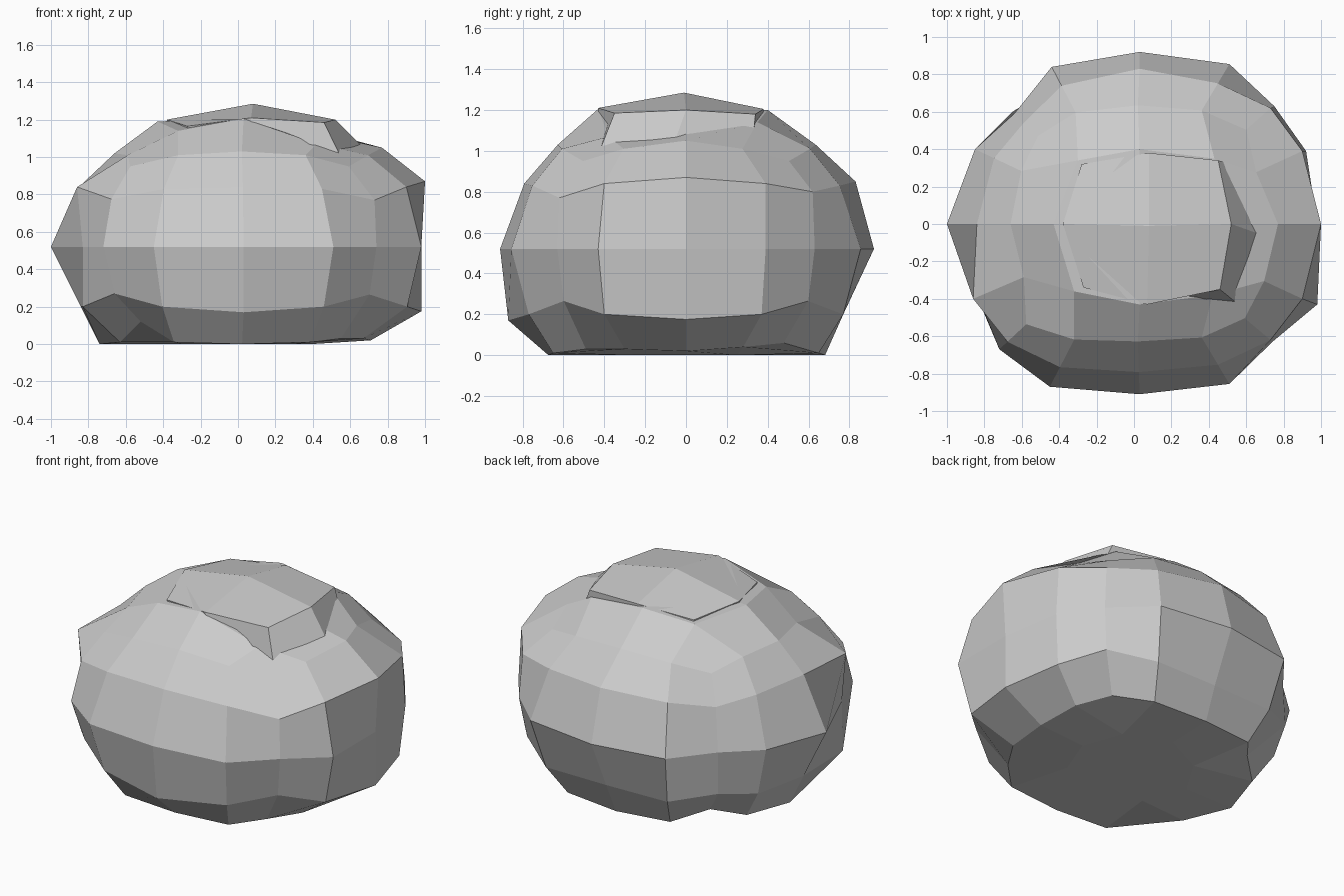
import bpy, bmesh

if "Cube" in bpy.data.objects:
    bpy.data.objects.remove(bpy.data.objects["Cube"])

# Plan outline of the boulder at its waist, anticlockwise from +x
WAIST = [(.98, 0), (.92, .39), (.75, .63), (.51, .855),
         (.03, .92), (-.44, .84), (-.64, .59), (-.85, .4),
         (-1, 0), (-.83, -.4), (-.72, -.67), (-.45, -.87),
         (.03, -.91), (.51, -.855), (.74, -.63), (.98, -.43)]

# Each ring: (scale, z) at side middles, quarter points and corners
RINGS = [
    ((.74, 0), (.76, .01), (.76, .06)),
    ((.88, .175), (.90, .20), (.95, .265)),
    ((1, .52), (1, .52), (1, .52)),
    ((.87, .84), (.88, .83), (.94, .775)),
    ((.69, 1.03), (.71, 1.01), (.80, .95)),
]

# Local bumps that break the regular shape: (ring, index) -> position
BUMPS = {
    (0, 0): (.71, 0, .02), (0, 1): (.68, .28, .04), (0, 15): (.67, -.3, .03),
    (0, 10): (-.52, -.47, .12), (0, 14): (.55, -.49, .03),
    (1, 0): (.98, 0, .175), (1, 1): (.89, .37, .20), (1, 15): (.905, -.40, .20),
    (1, 4): (.03, .77, .20), (1, 6): (-.65, .60, .26), (1, 8): (-.84, 0, .20),
    (1, 9): (-.83, -.41, .20), (1, 10): (-.66, -.62, .27), (1, 12): (.03, -.87, .17),
    (3, 0): (1, 0, .87), (3, 1): (.90, .39, .84), (3, 15): (.90, -.40, .84),
    (3, 2): (.73, .62, .80), (3, 4): (.03, .83, .85), (3, 6): (-.59, .54, .78),
    (3, 8): (-.84, 0, .85), (3, 9): (-.86, -.40, .84), (3, 14): (.73, -.62, .77),
    (4, 0): (.77, 0, 1.05), (4, 8): (-.66, 0, 1.02),
}


def finish(name, bm):
    bmesh.ops.recalc_face_normals(bm, faces=bm.faces)
    mesh = bpy.data.meshes.new(name)
    bm.to_mesh(mesh)
    bm.free()
    obj = bpy.data.objects.new(name, mesh)
    bpy.context.collection.objects.link(obj)
    return obj


def bridge(bm, low, high):
    n = len(low)
    for i in range(n):
        j = (i + 1) % n
        bm.faces.new((low[i], low[j], high[j], high[i]))


def close_inner(bm, inner, centre):
    # four quads between an eight-point ring and its centre
    for i in range(1, 8, 2):
        bm.faces.new((inner[i - 1], inner[i], inner[(i + 1) % 8], centre))


def close_grid(bm, rim, inner, centre):
    # 4 x 4 quad patch inside a sixteen-point rim
    for s in range(4):
        m, c = 4 * s, 4 * s + 2
        a, b, d = inner[2 * s], inner[2 * s + 1], inner[(2 * s + 2) % 8]
        bm.faces.new((rim[m], rim[m + 1], b, a))
        bm.faces.new((rim[m + 1], rim[c], rim[c + 1], b))
        bm.faces.new((rim[c + 1], rim[(m + 4) % 16], d, b))
    close_inner(bm, inner, centre)


# Boulder body
bm = bmesh.new()
rings = []
for r, (mid, side, corner) in enumerate(RINGS):
    ring = []
    for i, (x, y) in enumerate(WAIST):
        s, z = (mid, side, corner, side)[i % 4]
        ring.append(bm.verts.new(BUMPS.get((r, i), (x * s, y * s, z))))
    rings.append(ring)
for low, high in zip(rings, rings[1:]):
    bridge(bm, low, high)

top = [(.50, 0, 1.11), (.43, .35, 1.14), (.03, .40, 1.2), (-.30, .34, 1.16),
       (-.43, 0, 1.19), (-.32, -.36, 1.14), (.03, -.43, 1.205), (.42, -.38, 1.07)]
close_grid(bm, rings[4], [bm.verts.new(p) for p in top], bm.verts.new((.03, 0, 1.2)))
base = [bm.verts.new((x * .4, y * .4, 0)) for x, y in WAIST[::2]]
close_grid(bm, rings[0], base, bm.verts.new((0, 0, 0)))
finish("boulder_body", bm)

# Raised slab on the crown, sunk into the body and exposed mainly on the right
bm = bmesh.new()
foot = [(.66, -.05, 1.06), (.49, .33, 1.08), (.08, .38, 1.08), (-.28, .32, 1.08),
        (-.38, 0, 1.1), (-.27, -.33, 1.08), (.07, -.41, 1.08), (.54, -.415, 1.02)]
edge = [(.52, 0, 1.2), (.45, .34, 1.18), (.08, .38, 1.205), (-.28, .32, 1.175),
        (-.38, 0, 1.2), (-.27, -.34, 1.165), (.07, -.43, 1.21), (.46, -.35, 1.185)]
foot = [bm.verts.new(p) for p in foot]
edge = [bm.verts.new(p) for p in edge]
bridge(bm, foot, edge)
close_inner(bm, edge, bm.verts.new((.08, -.01, 1.285)))
bm.faces.new(foot)
finish("crown_slab", bm)
